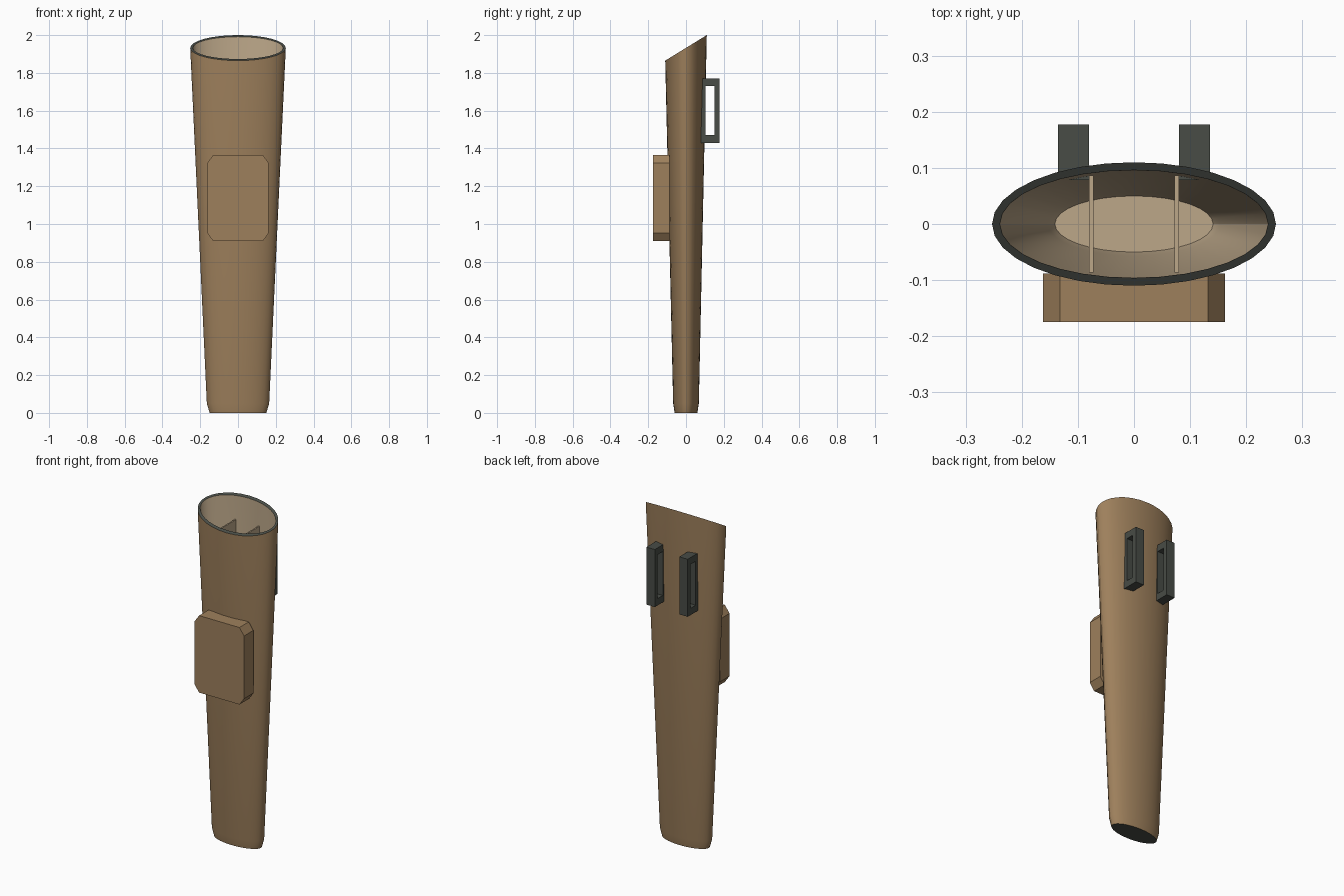
import bpy, bmesh, math

if "Cube" in bpy.data.objects:
    bpy.data.objects.remove(bpy.data.objects["Cube"])

SEG = 32


def material(name, rgb):
    m = bpy.data.materials.new(name)
    lin = [(c / 255 / 12.92) if c < 11 else ((c / 255 + 0.055) / 1.055) ** 2.4 for c in rgb]
    m.diffuse_color = (*lin, 1)
    m.use_nodes = True
    m.node_tree.nodes["Principled BSDF"].inputs["Base Color"].default_value = m.diffuse_color
    return m


brown = material("brown leather", (158, 128, 92))
tan = material("tan lining", (188, 167, 137))
dark = material("dark trim", (72, 76, 70))


def finish(name, bm, mats, smooth=False):
    bmesh.ops.recalc_face_normals(bm, faces=bm.faces)
    me = bpy.data.meshes.new(name)
    bm.to_mesh(me)
    bm.free()
    for m in mats:
        me.materials.append(m)
    ob = bpy.data.objects.new(name, me)
    bpy.context.collection.objects.link(ob)
    if smooth:
        bpy.ops.object.select_all(action='DESELECT')
        ob.select_set(True)
        bpy.context.view_layer.objects.active = ob
        bpy.ops.object.shade_smooth_by_angle(angle=math.radians(25))
    return ob


def prism(bm, outline, axis, a, b):
    """Extrude a 2D outline from a to b along x (0) or y (1)."""
    def put(p, t):
        return (t, p[0], p[1]) if axis == 0 else (p[0], t, p[1])
    lo = [bm.verts.new(put(p, a)) for p in outline]
    hi = [bm.verts.new(put(p, b)) for p in outline]
    n = len(outline)
    bm.faces.new(lo)
    bm.faces.new(hi)
    for i in range(n):
        bm.faces.new((lo[i], lo[(i + 1) % n], hi[(i + 1) % n], hi[i]))


# Tapered oval tube: outer wall, slanted rim, lining and floor
# Each ring: radius x, radius y, height, slope of the ring plane, material above it
rings = [
    (0.150, 0.060, 0.00, 0.0, 0),
    (0.165, 0.068, 0.05, 0.0, 0),
    (0.253, 0.110, 1.9325, 0.614, 2),
    (0.239, 0.096, 1.9325, 0.614, 1),
    (0.153, 0.057, 0.06, 0.0, 1),
    (0.141, 0.050, 0.02, 0.0, 1),
]
bm = bmesh.new()
loops = []
for rx, ry, z, slope, mat in rings:
    ring = []
    for i in range(SEG):
        a = 2 * math.pi * i / SEG
        y = ry * math.sin(a)
        ring.append(bm.verts.new((rx * math.cos(a), y, z + slope * y)))
    loops.append(ring)
for k in range(len(rings) - 1):
    for i in range(SEG):
        j = (i + 1) % SEG
        f = bm.faces.new((loops[k][i], loops[k][j], loops[k + 1][j], loops[k + 1][i]))
        f.material_index = rings[k][4]
bm.faces.new(loops[0]).material_index = 2
bm.faces.new(loops[-1]).material_index = 1
finish("tube_body", bm, [brown, tan, dark], smooth=True)

# Front pouch with clipped corners
bm = bmesh.new()
w, z0, z1, cx, cz = 0.162, 0.91, 1.365, 0.03, 0.042
prism(bm, [(-w + cx, z0), (w - cx, z0), (w, z0 + cz), (w, z1 - cz),
           (w - cx, z1), (-w + cx, z1), (-w, z1 - cz), (-w, z0 + cz)], 1, -0.175, -0.088)
finish("front_pouch", bm, [brown])

for side, label in ((-1, "left"), (1, "right")):
    # Rectangular strap loop on the back
    bm = bmesh.new()
    x0, x1 = sorted((side * 0.080, side * 0.135))
    outer = [(0.078, 1.43), (0.177, 1.43), (0.177, 1.77), (0.078, 1.77)]
    inner = [(0.102, 1.47), (0.150, 1.47), (0.150, 1.73), (0.102, 1.73)]
    vs = [[bm.verts.new((x, *p)) for p in pts] for x in (x0, x1) for pts in (outer, inner)]
    o0, i0, o1, i1 = vs
    for i in range(4):
        j = (i + 1) % 4
        for a, b in ((o0, i0), (o1, i1), (o0, o1), (i0, i1)):
            bm.faces.new((a[i], a[j], b[j], b[i]))
    finish(label + "_strap_loop", bm, [dark])

    # Thin divider panel inside
    bm = bmesh.new()
    x0, x1 = sorted((side * 0.072, side * 0.080))
    prism(bm, [(-0.042, 0.02), (0.042, 0.02), (0.086, 1.85), (-0.086, 1.85)], 0, x0, x1)
    finish(label + "_divider", bm, [tan])
